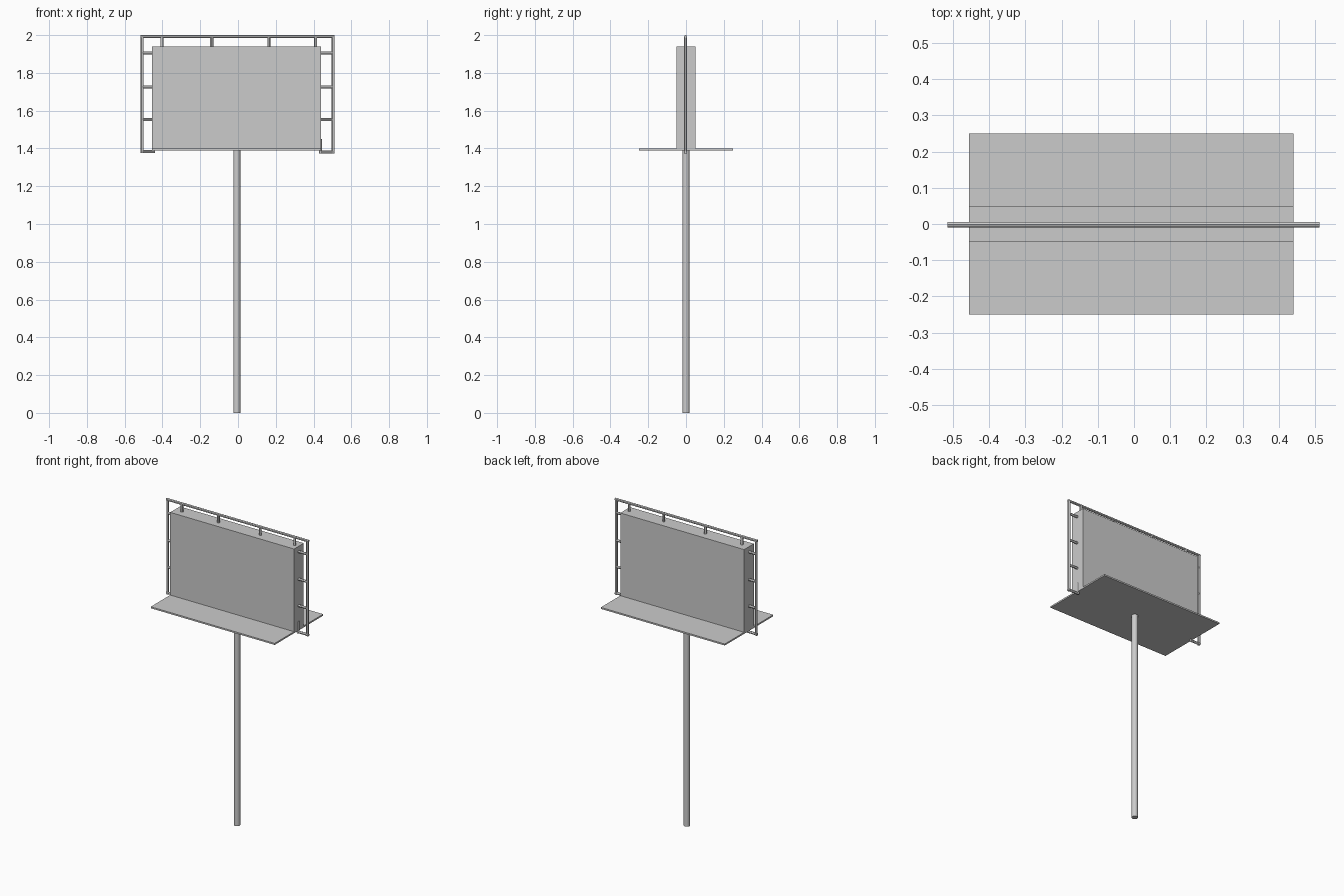
import bpy
import bmesh
from mathutils import Vector

if "Cube" in bpy.data.objects:
    bpy.data.objects.remove(bpy.data.objects["Cube"])

PIPE_R = 0.008
PIPE_Y = -0.002


def finish(bm, name):
    mesh = bpy.data.meshes.new(name)
    bm.to_mesh(mesh)
    bm.free()
    obj = bpy.data.objects.new(name, mesh)
    bpy.context.collection.objects.link(obj)
    return obj


def box(name, lo, hi):
    bm = bmesh.new()
    bmesh.ops.create_cube(bm, size=1)
    lo, hi = Vector(lo), Vector(hi)
    bmesh.ops.scale(bm, vec=hi - lo, verts=bm.verts)
    bmesh.ops.translate(bm, vec=(lo + hi) / 2, verts=bm.verts)
    return finish(bm, name)


def rod(name, a, b, radius=PIPE_R, sides=12):
    a, b = Vector(a), Vector(b)
    bm = bmesh.new()
    bmesh.ops.create_cone(bm, cap_ends=True, segments=sides, radius1=radius,
                          radius2=radius, depth=(b - a).length)
    turn = Vector((0, 0, 1)).rotation_difference(b - a).to_matrix()
    bmesh.ops.rotate(bm, cent=(0, 0, 0), matrix=turn, verts=bm.verts)
    bmesh.ops.translate(bm, vec=(a + b) / 2, verts=bm.verts)
    obj = finish(bm, name)
    bpy.context.view_layer.objects.active = obj
    obj.select_set(True)
    bpy.ops.object.shade_smooth_by_angle()
    obj.select_set(False)
    return obj


def pipe(name, x1, z1, x2, z2):
    return rod(name, (x1, PIPE_Y, z1), (x2, PIPE_Y, z2))


# Pole, walkway and display box
rod("pole", (-0.006, 0, 0), (-0.006, 0, 1.392), 0.019, 24)
box("walkway", (-0.455, -0.25, 1.39), (0.44, 0.25, 1.40))
box("display_box", (-0.455, -0.05, 1.40), (0.44, 0.05, 1.94))

# Outer frame: top rail, uprights and bottom returns
LEFT, RIGHT, TOP = -0.507, 0.504, 1.992
pipe("frame_top", LEFT - PIPE_R, TOP, RIGHT + PIPE_R, TOP)
pipe("frame_left", LEFT, 1.375, LEFT, TOP)
pipe("frame_right", RIGHT, 1.372, RIGHT, TOP)
pipe("return_left", LEFT - PIPE_R, 1.383, -0.44, 1.383)
pipe("return_right", 0.43, 1.380, RIGHT + PIPE_R, 1.380)
pipe("return_stub", 0.436, 1.372, 0.436, 1.45)

# Struts joining the frame to the box
for x in (-0.403, -0.139, 0.163, 0.411):
    pipe("top_strut", x, 1.935, x, TOP)
for z in (1.905, 1.725, 1.552):
    pipe("left_strut", LEFT, z, -0.45, z)
    pipe("right_strut", 0.435, z, RIGHT, z)
